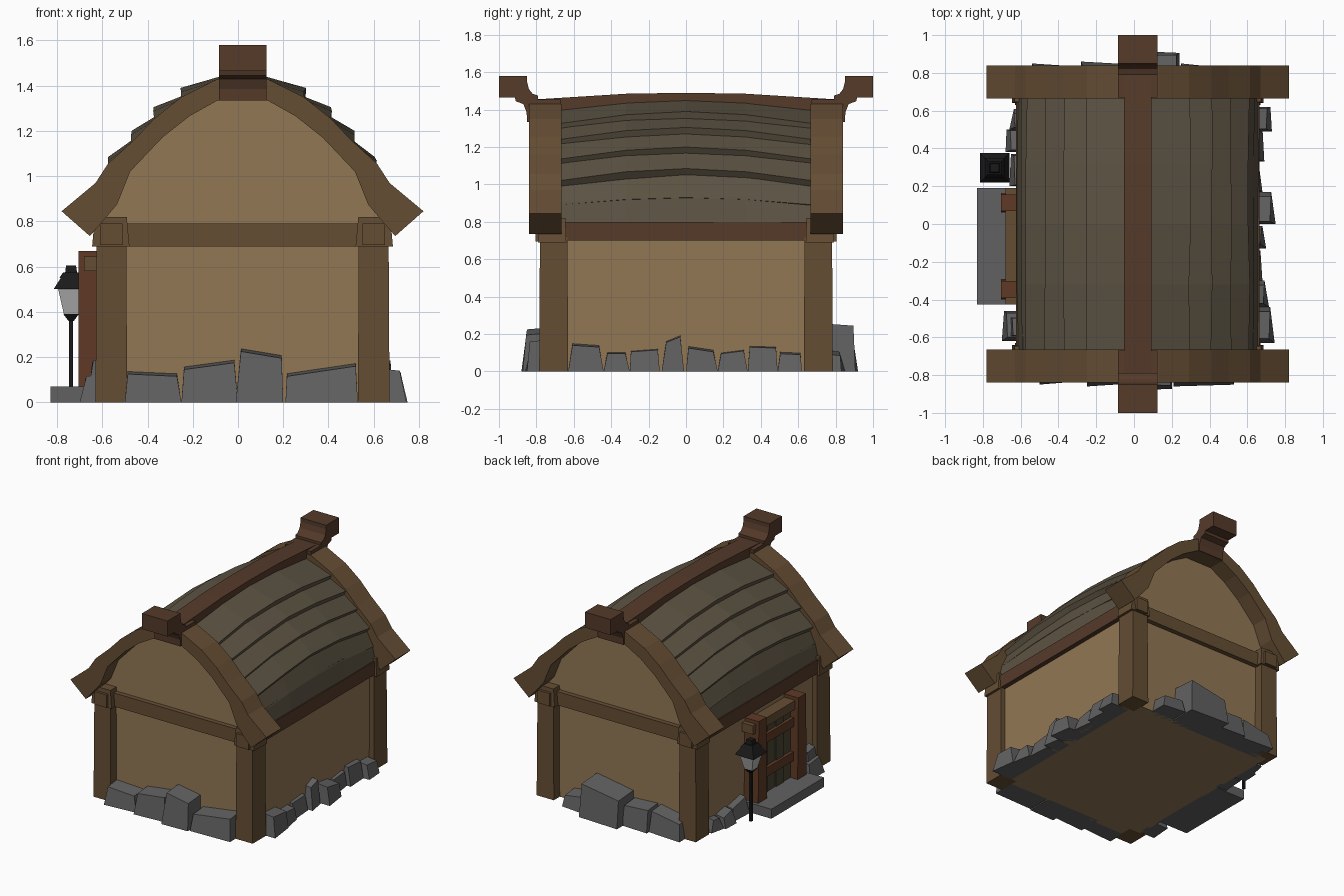
import bpy, bmesh, math, random

if "Cube" in bpy.data.objects:
    bpy.data.objects.remove(bpy.data.objects["Cube"])
random.seed(4)
CX = 0.02  # house centre line


def mat(name, r, g, b):
    m = bpy.data.materials.new(name)
    m.diffuse_color = (r, g, b, 1)
    m.use_nodes = True
    m.node_tree.nodes["Principled BSDF"].inputs["Base Color"].default_value = m.diffuse_color
    return m


WALL = mat("plaster", .29, .185, .09)
WOOD = mat("timber", .13, .075, .034)
DARK = mat("dark_timber", .09, .043, .023)
RED = mat("door_timber", .115, .042, .019)
PLANK = mat("door_plank", .07, .06, .035)
ROOF = mat("roof", .105, .085, .055)
STONE = mat("stone", .12, .12, .12)
BLACK = mat("iron", .01, .01, .01)
GLASS = mat("glass", .45, .45, .45)


def loft(name, sections, m):
    """Closed solid through a list of equal-length rings."""
    bm = bmesh.new()
    rings = [[bm.verts.new(p) for p in s] for s in sections]
    n = len(rings[0])
    for a, b in zip(rings, rings[1:]):
        for i in range(n):
            bm.faces.new((a[i], a[(i + 1) % n], b[(i + 1) % n], b[i]))
    bm.faces.new(rings[0])
    bm.faces.new(rings[-1][::-1])
    bmesh.ops.recalc_face_normals(bm, faces=bm.faces)
    me = bpy.data.meshes.new(name)
    bm.to_mesh(me)
    bm.free()
    me.materials.append(m)
    ob = bpy.data.objects.new(name, me)
    bpy.context.collection.objects.link(ob)
    return ob


def box(name, x0, x1, y0, y1, z0, z1, m, tx=0, ty=0):
    """Box whose top is inset by tx, ty."""
    def ring(z, a, b):
        return [(x0 + a, y0 + b, z), (x1 - a, y0 + b, z), (x1 - a, y1 - b, z), (x0 + a, y1 - b, z)]
    return loft(name, [ring(z0, 0, 0), ring(z1, tx, ty)], m)


def mirrored(x0, x1, s):
    return sorted((CX + s * x0, CX + s * x1))


# Walls with curved gables
outer = [(.80, .845), (.65, .97), (.595, 1.055), (.48, 1.16), (.39, 1.255), (.27, 1.35), (.11, 1.43)]
inner = [(.675, .735), (.555, .875), (.497, 1.02), (.355, 1.17), (.235, 1.265), (.11, 1.335)]
half = [(.61, 0), (.61, .80), (.57, .89), (.51, 1.03), (.37, 1.19), (.24, 1.285), (.11, 1.36)]
gable = half + [(-x, z) for x, z in half[::-1]]
loft("walls", [[(CX + x, y, z) for x, z in gable] for y in (-.715, .715)], WALL)

# Arched gable boards
arch_o = outer + [(-x, z) for x, z in outer[::-1]]
inner.insert(1, (.61, .81))
arch_i = inner + [(-x, z) for x, z in inner[::-1]]
for s, n in ((-1, "front"), (1, "back")):
    secs = []
    for (ox, oz), (ix, iz) in zip(arch_o, arch_i):
        secs.append([(CX + ox, s * .665, oz), (CX + ox, s * .84, oz),
                     (CX + ix, s * .84, iz), (CX + ix, s * .665, iz)])
    loft(n + "_gable_board", secs, WOOD)

# Overlapping roof boards, bowed along the length
boards = [((.05, 1.455), (.276, 1.39)), ((.24, 1.365), (.39, 1.305)), ((.36, 1.28), (.495, 1.20)),
          ((.46, 1.18), (.59, 1.085)), ((.55, 1.075), (.615, .93)), ((.61, .94), (.64, .79))]
stations = [(-.68, .065), (-.32, .017), (0, 0), (.32, .017), (.68, .065)]
for s, n in ((-1, "left"), (1, "right")):
    for k, ((ax, az), (bx, bz)) in enumerate(boards):
        L = math.hypot(bx - ax, bz - az)
        nx, nz = (az - bz) / L * .05, (bx - ax) / L * .05
        secs = []
        for y, d in stations:
            da = d * (.8 if k < 5 else .6)
            db = d if k < 4 else (.6 * d if k == 4 else 0)
            w = random.uniform(-.006, .006)
            secs.append([(CX + s * ax, y, az - da), (CX + s * (bx + w), y, bz - db),
                         (CX + s * (bx + w - nx), y, bz - db - nz), (CX + s * (ax - nx), y, az - da - nz)])
        loft(f"{n}_roof_board_{k}", secs, ROOF)

# Ridge beam and finials
loft("ridge_beam", [[(CX - .073, y, z - .08), (CX + .073, y, z - .08), (CX + .073, y, z), (CX - .073, y, z)]
                    for y, z in ((-.8, 1.455), (-.64, 1.465), (-.32, 1.485), (0, 1.49),
                                 (.32, 1.485), (.64, 1.465), (.8, 1.455))], DARK)
fin = [(1, 1.58), (.85, 1.58), (.85, 1.55), (.84, 1.51), (.82, 1.485), (.79, 1.475), (.79, 1.455), (.67, 1.455),
       (.67, 1.42), (.80, 1.40), (.81, 1.335), (.85, 1.335), (.852, 1.385), (.87, 1.43), (.91, 1.445),
       (.915, 1.465), (1, 1.465)]
for s, n in ((-1, "front"), (1, "back")):
    loft(n + "_finial", [[(x, s * y, z) for y, z in fin] for x in (CX - .105, CX + .105)], DARK)

# Corner posts, caps, beam ends and cross beams
for sx, nx in ((-1, "left"), (1, "right")):
    x0, x1 = mirrored(.51, .65, sx)
    c0, c1 = mirrored(.50, .665, sx)
    e0, e1 = mirrored(.53, .63, sx)
    for sy, ny in ((-1, "front"), (1, "back")):
        y0, y1 = sorted((sy * .63, sy * .785))
        box(f"{ny}_{nx}_post", x0, x1, y0, y1, 0, .72, WOOD, .004, .004)
        y0, y1 = sorted((sy * .64, sy * .79))
        box(f"{ny}_{nx}_cap", c0, c1, y0, y1, .69, .82, WOOD, .012, .005)
        y0, y1 = sorted((sy * .70, sy * .805))
        box(f"{ny}_{nx}_beam_end", e0, e1, y0, y1, .695, .79, WOOD)
    x0, x1 = mirrored(.57, .645, sx)
    box(nx + "_eave_beam", x0, x1, -.68, .68, .70, .80, DARK)
for s, n in ((-1, "front"), (1, "back")):
    y0, y1 = sorted((s * .68, s * .75))
    box(n + "_cross_beam", CX - .55, CX + .55, y0, y1, .69, .79, WOOD)

# Foundation stones: (start, end, depth reached, height at start, height at end)
sides = {
    "front": [(-.50, -.25, .85, .14, .13), (-.25, 0, .86, .16, .19), (-.01, .2, .88, .24, .21), (.21, .53, .86, .13, .175)],
    "back": [(-.54, -.28, .85, .13, .17), (-.28, -.07, .86, .17, .16), (-.08, .24, .92, .21, .26), (.25, .43, .85, .12, .10)],
    "right": [(-.63, -.44, .745, .155, .145), (-.44, -.30, .715, .11, .11), (-.30, -.14, .68, .12, .13),
              (-.13, -.01, .70, .17, .20), (0, .17, .75, .14, .12), (.17, .33, .68, .11, .125),
              (.33, .49, .69, .145, .14), (.49, .62, .73, .11, .105)],
    "left": [(.50, .61, .66, .09, .10), (.38, .50, .68, .11, .09), (.2, .37, .66, .13, .10),
             (-.62, -.46, .70, .13, .12), (-.60, -.49, .67, .20, .19)]}
for side, stones in sides.items():
    back = .68 if side in ("front", "back") else .57

    def place(u, o, z):
        return {"front": (u, -o, z), "back": (u, o, z), "right": (o, u, z), "left": (-o, u, z)}[side]
    for k, (a, b, d, h0, h1) in enumerate(stones):
        i, j = random.uniform(.005, .025), random.uniform(.005, .025)
        loft(f"{side}_stone_{k}", [
            [place(a, back, 0), place(b, back, 0), place(b, d - j, 0), place(a, d, 0)],
            [place(a + i, back, h0), place(b - j, back, h1), place(b - j, d - .025, h1 - .015),
             place(a + i, d - .03, h0 - .015)]], STONE)

# Door on the left side
box("door_step", -.83, -.58, -.425, .19, 0, .07, STONE)
for k in range(4):
    y = -.30 + k * .092
    box(f"door_plank_{k}", -.645 - .006 * (k % 2), -.58, y, y + .086, .07, .585 - .012 * (k % 2), PLANK)
for k, z in enumerate((.20, .45)):
    box(f"door_crossbar_{k}", -.67, -.62, -.31, .07, z, z + .065, RED)
for n, y in (("front", -.40), ("back", .06)):
    box(n + "_door_post", -.705, -.59, y, y + .105, .07, .67, RED, 0, .008)
box("door_lintel", -.68, -.59, -.425, .19, .58, .645, WOOD)


# Lamp post
def pyramid(name, r0, r1, z0, z1, m):
    x, y = -.738, .297
    box(name, x - r0, x + r0, y - r0, y + r0, z0, z1, m, r0 - r1, r0 - r1)


pyramid("lamp_pole", .009, .009, 0, .38, BLACK)
pyramid("lamp_cup", .012, .034, .36, .39, BLACK)
pyramid("lamp_glass", .032, .058, .39, .505, GLASS)
pyramid("lamp_roof", .078, .045, .50, .55, BLACK)
pyramid("lamp_roof_upper", .052, .035, .55, .575, BLACK)
pyramid("lamp_top", .026, .022, .575, .605, BLACK)
